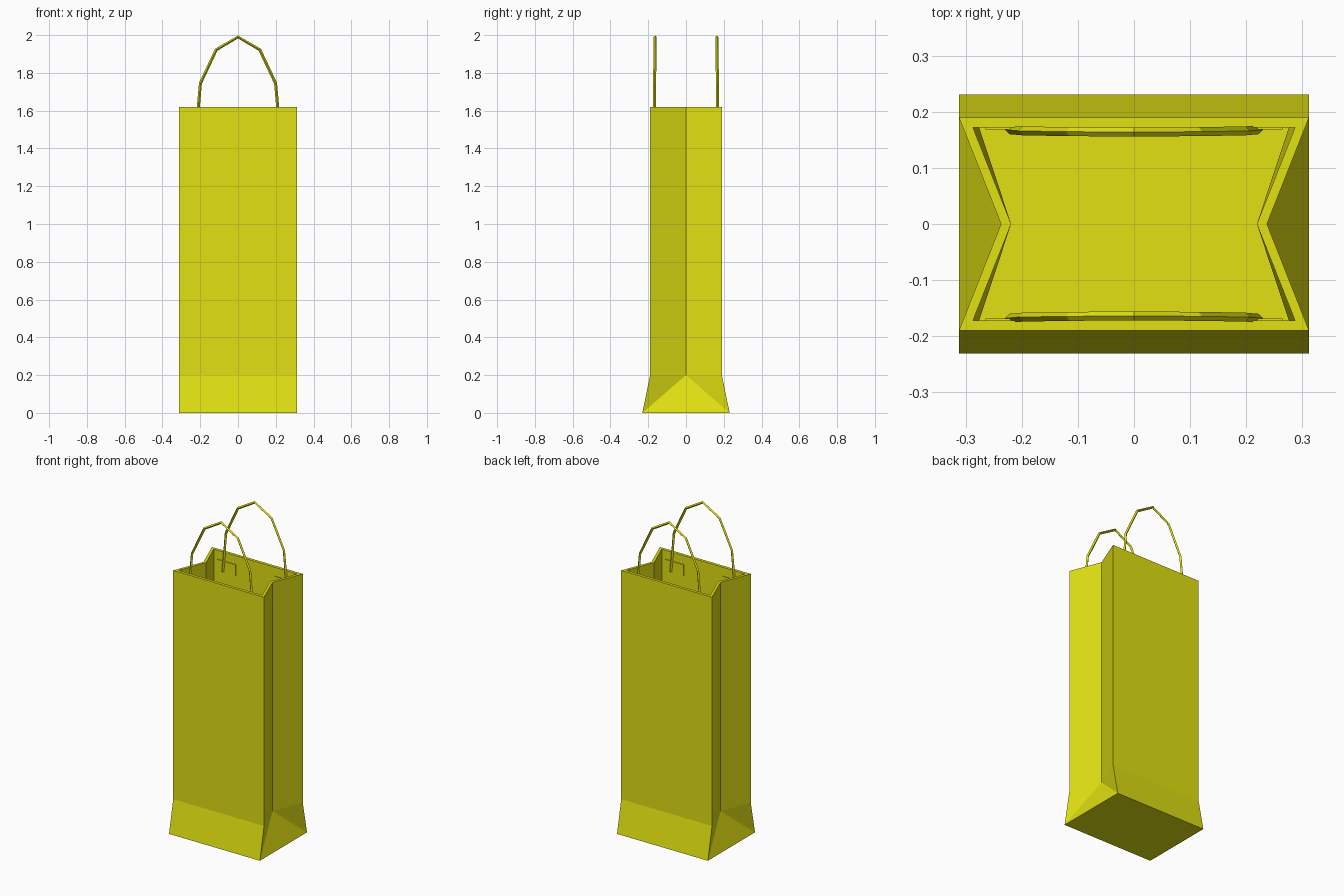
import bpy, bmesh
from mathutils import Vector

if "Cube" in bpy.data.objects:
    bpy.data.objects.remove(bpy.data.objects["Cube"])

paper = bpy.data.materials.new("yellow_paper")
paper.diffuse_color = (0.75, 0.75, 0.006, 1)
paper.use_nodes = True
paper.node_tree.nodes["Principled BSDF"].inputs["Base Color"].default_value = paper.diffuse_color


def make_object(name, bm):
    bmesh.ops.recalc_face_normals(bm, faces=bm.faces)
    me = bpy.data.meshes.new(name)
    bm.to_mesh(me)
    bm.free()
    me.materials.append(paper)
    ob = bpy.data.objects.new(name, me)
    bpy.context.collection.objects.link(ob)
    return ob


def shell(bm, floor, fold, top):
    """Gusseted bag surface; floor = (x, y, z), fold and top = (x, y, fold x, z)."""
    x, y, z = floor
    base = [bm.verts.new(p) for p in ((-x, -y, z), (x, -y, z), (x, y, z), (-x, y, z))]

    def ring(x, y, m, z):
        return [bm.verts.new((px, py, z)) for px, py in
                ((-x, -y), (x, -y), (m, 0), (x, y), (-x, y), (-m, 0))]
    low, high = ring(*fold), ring(*top)
    bm.faces.new(base)
    for i in range(6):
        j = (i + 1) % 6
        bm.faces.new((low[i], low[j], high[j], high[i]))
    # Flared front and back, then the folded triangles on each side
    bm.faces.new((base[0], base[1], low[1], low[0]))
    bm.faces.new((base[2], base[3], low[4], low[3]))
    for a, b, i in ((1, 2, 1), (3, 0, 4)):
        k = (i + 2) % 6
        bm.faces.new((base[a], base[b], low[i + 1]))
        bm.faces.new((base[a], low[i + 1], low[i]))
        bm.faces.new((base[b], low[k], low[i + 1]))
    return high


# Bag body: outer and inner skins joined by the rim
bm = bmesh.new()
outer = shell(bm, (0.312, 0.231, 0), (0.312, 0.19, 0.237, 0.2), (0.312, 0.19, 0.237, 1.62))
inner = shell(bm, (0.29, 0.208, 0.018), (0.276, 0.172, 0.219, 0.2), (0.287, 0.172, 0.219, 1.62))
for i in range(6):
    j = (i + 1) % 6
    bm.faces.new((outer[i], outer[j], inner[j], inner[i]))
make_object("bag_body", bm)

# Handles: thin four-sided cord swept along a faceted arch
half = [(-0.222, 1.5), (-0.21, 1.62), (-0.199, 1.745), (-0.115, 1.923)]
path = [Vector((x, 0, z)) for x, z in half + [(0, 1.99)] + [(-x, z) for x, z in half[::-1]]]
R = 0.008
for name, s in (("front", -1), ("back", 1)):
    bm = bmesh.new()
    rings = []
    for i, p in enumerate(path):
        t = (path[min(i + 1, len(path) - 1)] - path[max(i - 1, 0)]).normalized()
        n = Vector((-t.z, 0, t.x))
        c = p + Vector((0, s * (0.168 - 0.004 * (p.z - 1.5) / 0.49), 0))
        rings.append([bm.verts.new(c + n * a * R + Vector((0, b * R, 0)))
                      for a, b in ((1, 0), (0, 1), (-1, 0), (0, -1))])
    for r, q in zip(rings, rings[1:]):
        for k in range(4):
            m = (k + 1) % 4
            bm.faces.new((r[k], r[m], q[m], q[k]))
    bm.faces.new(rings[0])
    bm.faces.new(rings[-1])
    make_object(name + "_handle", bm)

    # Glued paper tabs holding the cord ends inside the wall
    for side, x in (("left", -0.2), ("right", 0.2)):
        bm = bmesh.new()
        bmesh.ops.create_cube(bm, size=1)
        for v in bm.verts:
            v.co = Vector((x + v.co.x * 0.13, s * 0.171 + v.co.y * 0.005, 1.53 + v.co.z * 0.07))
        make_object(name + "_" + side + "_handle_tab", bm)
